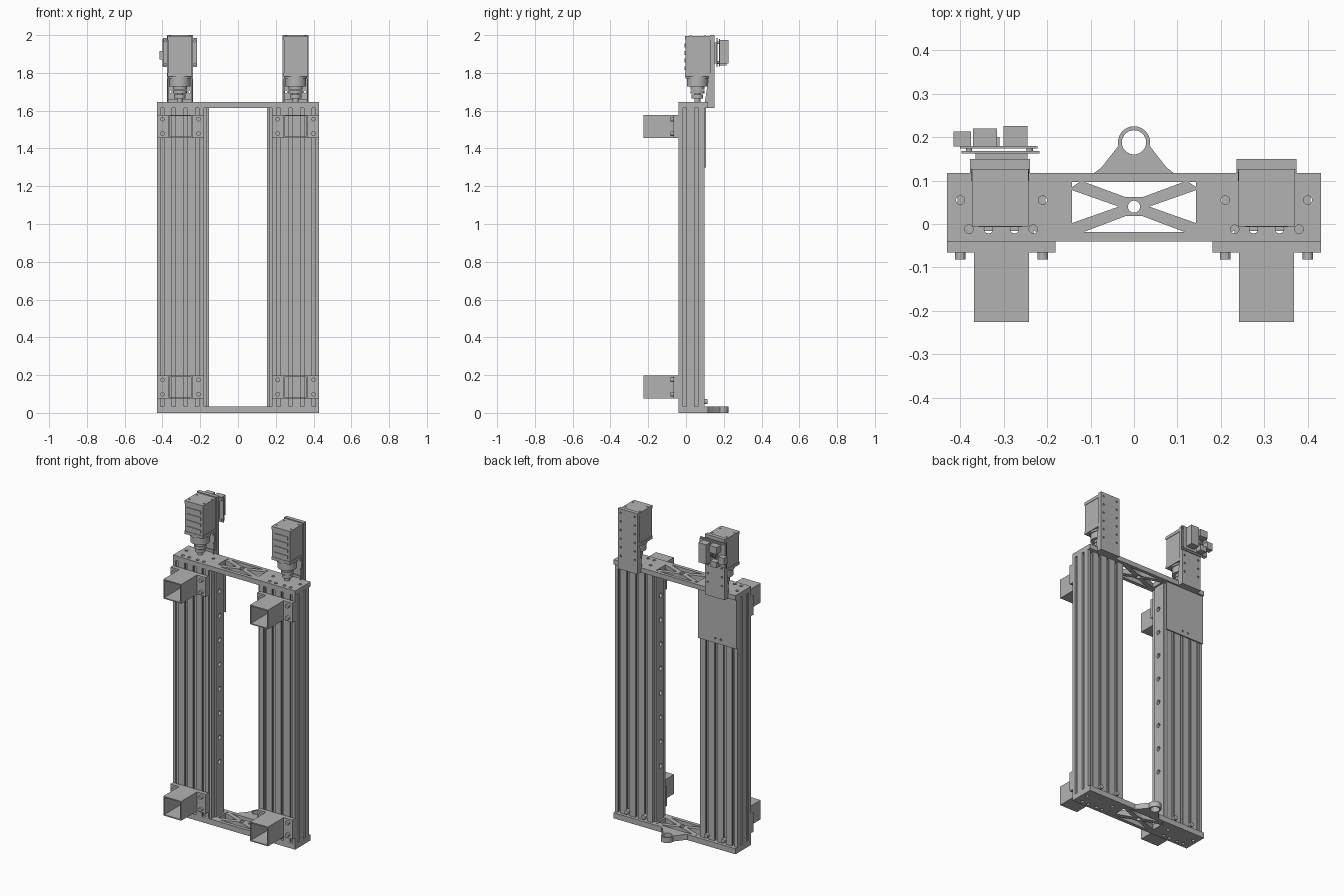
import bpy, bmesh
from math import cos, sin, pi
from mathutils import Matrix, Vector

cube = bpy.data.objects.get("Cube")
if cube:
    bpy.data.objects.remove(cube, do_unlink=True)

GREY = (0.45, 0.45, 0.45, 1)
metal = bpy.data.materials.new("plain_grey")
metal.use_nodes = True
metal.diffuse_color = GREY
metal.node_tree.nodes["Principled BSDF"].inputs["Base Color"].default_value = GREY

# Local (u, v, w) to world, for an extrusion along each axis
MAPS = {"X": lambda p: (p[2], p[0], p[1]),
        "Y": lambda p: (p[0], p[2], p[1]),
        "Z": lambda p: (p[0], p[1], p[2])}


def finish(name, mesh):
    mesh.materials.clear()
    mesh.materials.append(metal)
    obj = bpy.data.objects.new(name, mesh)
    bpy.context.collection.objects.link(obj)
    return obj


def ring(u, v, r, n=16):
    return [(u + r * cos(2 * pi * i / n), v + r * sin(2 * pi * i / n)) for i in range(n)]


def rect(u0, u1, v0, v1):
    return [(u0, v0), (u1, v0), (u1, v1), (u0, v1)]


def plate(name, axis, lo, hi, outline, holes=()):
    """Extrude an outline with holes between lo and hi along an axis."""
    curve = bpy.data.curves.new(name, "CURVE")
    curve.dimensions, curve.fill_mode = "2D", "BOTH"
    curve.extrude = abs(hi - lo) / 2
    for loop in (outline, *holes):
        spline = curve.splines.new("POLY")
        spline.points.add(len(loop) - 1)
        for point, (u, v) in zip(spline.points, loop):
            point.co = (u, v, 0, 1)
        spline.use_cyclic_u = True
    temp = bpy.data.objects.new(name + "_curve", curve)
    bpy.context.collection.objects.link(temp)
    graph = bpy.context.evaluated_depsgraph_get()
    mesh = bpy.data.meshes.new_from_object(temp.evaluated_get(graph))
    bpy.data.objects.remove(temp, do_unlink=True)
    bpy.data.curves.remove(curve)
    bm = bmesh.new()
    bm.from_mesh(mesh)
    for v in bm.verts:
        v.co = MAPS[axis]((v.co.x, v.co.y, v.co.z + (lo + hi) / 2))
    bmesh.ops.remove_doubles(bm, verts=bm.verts, dist=0.00005)
    bmesh.ops.recalc_face_normals(bm, faces=bm.faces)
    for f in bm.faces:
        f.smooth = False
    bm.to_mesh(mesh)
    bm.free()
    return finish(name, mesh)


def box(name, x0, x1, y0, y1, z0, z1):
    bm = bmesh.new()
    bmesh.ops.create_cube(bm, size=1)
    for v in bm.verts:
        v.co = Vector(((x0 + x1) / 2 + v.co.x * (x1 - x0),
                       (y0 + y1) / 2 + v.co.y * (y1 - y0),
                       (z0 + z1) / 2 + v.co.z * (z1 - z0)))
    mesh = bpy.data.meshes.new(name)
    bm.to_mesh(mesh)
    bm.free()
    return finish(name, mesh)


def rod(name, axis, u, v, lo, hi, r, n=24):
    return plate(name, axis, lo, hi, ring(u, v, r, n))


def slotted(a, b, centres, mouth=0.009, inner=0.016, lip=0.009, depth=0.024):
    """One profile side from a to b, with T-slots cut into its left side."""
    a, b = Vector(a), Vector(b)
    along = (b - a).normalized()
    inward = Vector((-along.y, along.x))
    shape = ((-mouth, 0), (-mouth, lip), (-inner, lip), (-inner, depth),
             (inner, depth), (inner, lip), (mouth, lip), (mouth, 0))
    pts = [a]
    for c in centres:
        pts += [a + along * (c + t) + inward * d for t, d in shape]
    return [tuple(p) for p in pts]


# End plates with a cross-braced window; the lower one carries an eye lug
braces = []
for s in (-1, 1):
    braces.append([(s * 0.143, 0.078), (s * 0.143, 0.002), (s * 0.035, 0.04)])
    braces.append([(s * 0.143, 0.085), (s * 0.143, 0.097), (s * 0.125, 0.097)])
braces.append([(-0.115, 0.097), (0.115, 0.097), (0.02, 0.062), (-0.02, 0.062)])
braces.append([(-0.115, -0.018), (0.115, -0.018), (0.02, 0.018), (-0.02, 0.018)])
braces.append(ring(0, 0.04, 0.014))
screw_holes = [ring(s * x, y, 0.01, 12) for s in (-1, 1)
               for x, y in ((0.21, 0.055), (0.4, 0.055), (0.38, -0.012),
                            (0.335, -0.012), (0.275, -0.012), (0.232, -0.012))]
plate("top_plate", "Z", 1.615, 1.645, rect(-0.43, 0.43, -0.04, 0.117), braces + screw_holes)
arc = [(0.037 * cos(a), 0.188 + 0.037 * sin(a)) for a in [pi * (i - 1) / 14 for i in range(17)]]
lug_outline = [(-0.43, -0.04), (0.43, -0.04), (0.43, 0.117), (0.092, 0.117),
               (0.075, 0.13), *arc, (-0.075, 0.13), (-0.092, 0.117), (-0.43, 0.117)]
plate("bottom_plate", "Z", 0, 0.035, lug_outline,
      braces + screw_holes + [ring(0, 0.188, 0.028, 24)])

# Columns: slotted extrusions, inner carriers and drilled strips
X0, X1, Y0, Y1 = -0.43, -0.18, -0.04, 0.098
across = [0.028, 0.09, 0.152, 0.215]
sides = [0.033, 0.095]
profile = (slotted((X0, Y0), (X1, Y0), across) + slotted((X1, Y0), (X1, Y1), sides)
           + slotted((X1, Y1), (X0, Y1), [X1 - X0 - c for c in reversed(across)])
           + slotted((X0, Y1), (X0, Y0), [Y1 - Y0 - c for c in reversed(sides)]))
strip_holes = [ring(0.035, 1.46 - 0.155 * k, 0.014) for k in range(8)]

for s, side in ((-1, "right"), (1, "left")):
    shift = 0.003 * (s < 0)
    plate(side + "_column", "Z", 0.035, 1.615, [(-s * x, y) for x, y in profile])
    plate(side + "_inner_carrier", "X", s * 0.182, s * 0.166,
          rect(-0.03, 0.098, 0.035, 1.615), strip_holes)
    plate(side + "_drilled_strip", "X", s * 0.166, s * 0.154,
          rect(0, 0.08, 0.035, 1.615), strip_holes)
    for x in (0.22, 0.34):
        rod(side + "_foot_bolt", "Y", s * x, 0.06, 0.09, 0.115, 0.014, 12)

    # Square tube arms on bolted mounting plates
    for level, z in (("lower", 0.075), ("upper", 1.455)):
        tag = side + "_" + level
        window = rect(s * 0.305 - 0.056, s * 0.305 + 0.056, z + 0.007, z + 0.116)
        xa, xb = sorted((s * 0.181, s * 0.43))
        plate(tag + "_mount", "Y", -0.066, -0.04, rect(xa, xb, z, z + 0.123), [window])
        plate(tag + "_tube", "Y", -0.225, -0.05,
              rect(s * 0.305 - 0.063, s * 0.305 + 0.063, z, z + 0.123), [window])
        for x in (0.21, 0.4):
            for dz in (0.024, 0.1):
                rod(tag + "_bolt", "Y", s * x, z + dz, -0.082, -0.066, 0.012, 12)

    # Motor standing on its gearbox, coupling and shaft
    cx, cy = s * 0.305 - shift, 0.06
    stack = (("shaft", 1.645, 1.69, 0.016), ("lower_hub", 1.665, 1.685, 0.03),
             ("coupling", 1.69, 1.708, 0.037), ("upper_hub", 1.711, 1.728, 0.037),
             ("gearbox", 1.728, 1.77, 0.056), ("collar", 1.77, 1.785, 0.062))
    for part, lo, hi, r in stack:
        obj = rod(side + "_" + part, "Z", cx, cy, lo, hi, r, 32)
    box(side + "_motor_flange", cx - 0.065, cx + 0.065, -0.006, 0.126, 1.782, 1.8)
    box(side + "_motor_body", cx - 0.062, cx + 0.062, -0.003, 0.124, 1.8, 1.975)
    box(side + "_motor_cap", cx - 0.065, cx + 0.065, -0.006, 0.126, 1.975, 1.994)
    for dx in (-0.052, 0.052):
        for y in (0.025, 0.1):
            rod(side + "_cap_screw", "Z", cx + dx, y, 1.99, 1.997, 0.006, 12)
    for k in range(4):
        box(side + "_motor_rib", cx - 0.05, cx + 0.05, -0.007, -0.003,
            1.815 + 0.04 * k, 1.835 + 0.04 * k)

    # Upright motor bracket with a gusset foot
    bolt_row = [ring(cx + dx, 1.7 + 0.055 * k, 0.006, 10)
                for dx in (-0.05, 0.05) for k in range(6)]
    plate(side + "_motor_bracket", "Y", 0.126, 0.15,
          rect(cx - 0.069, cx + 0.069, 1.615, 2.0), bolt_row)
    for dx in (-0.066, 0.06):
        plate(side + "_gusset", "X", cx + dx, cx + dx + 0.006,
              [(0.1, 1.645), (0.13, 1.645), (0.13, 1.78), (0.12, 1.78)])
    box(side + "_bracket_foot", cx - 0.069, cx + 0.069, 0.117, 0.128, 1.615, 1.66)

# Cover sheet on the back of the right column
plate("back_cover", "Y", 0.098, 0.106, rect(-0.43, -0.158, 1.3, 1.615),
      [ring(x, 1.33, 0.006, 10) for x in (-0.32, -0.28)])

# Control unit behind the right motor
box("control_spacer", -0.365, -0.245, 0.15, 0.162, 1.85, 1.96)
plate("control_backing", "Y", 0.162, 0.168, rect(-0.397, -0.217, 1.83, 1.985),
      [ring(x, z, 0.006, 10) for x in (-0.385, -0.229) for z in (1.845, 1.97)])
box("circuit_board", -0.4, -0.222, 0.174, 0.179, 1.835, 1.98)
for x in (-0.38, -0.24):
    for z in (1.855, 1.96):
        rod("board_standoff", "Y", x, z, 0.166, 0.176, 0.007, 12)
box("relay_block", -0.3, -0.245, 0.178, 0.225, 1.85, 1.975)
box("terminal_block", -0.37, -0.315, 0.178, 0.22, 1.93, 1.975)
box("lower_terminal", -0.365, -0.32, 0.178, 0.215, 1.84, 1.875)
box("cable_socket", -0.415, -0.375, 0.178, 0.213, 1.87, 1.915)
for k in range(4):
    box("board_pin", -0.352 + 0.012 * k, -0.346 + 0.012 * k, 0.178, 0.2, 1.89, 1.915)

# Smooth round parts, keeping hard edges sharp
bpy.ops.object.select_all(action="DESELECT")
for obj in bpy.context.scene.objects:
    if obj.type == "MESH":
        obj.select_set(True)
        bpy.context.view_layer.objects.active = obj
bpy.ops.object.shade_smooth_by_angle(angle=0.5)
